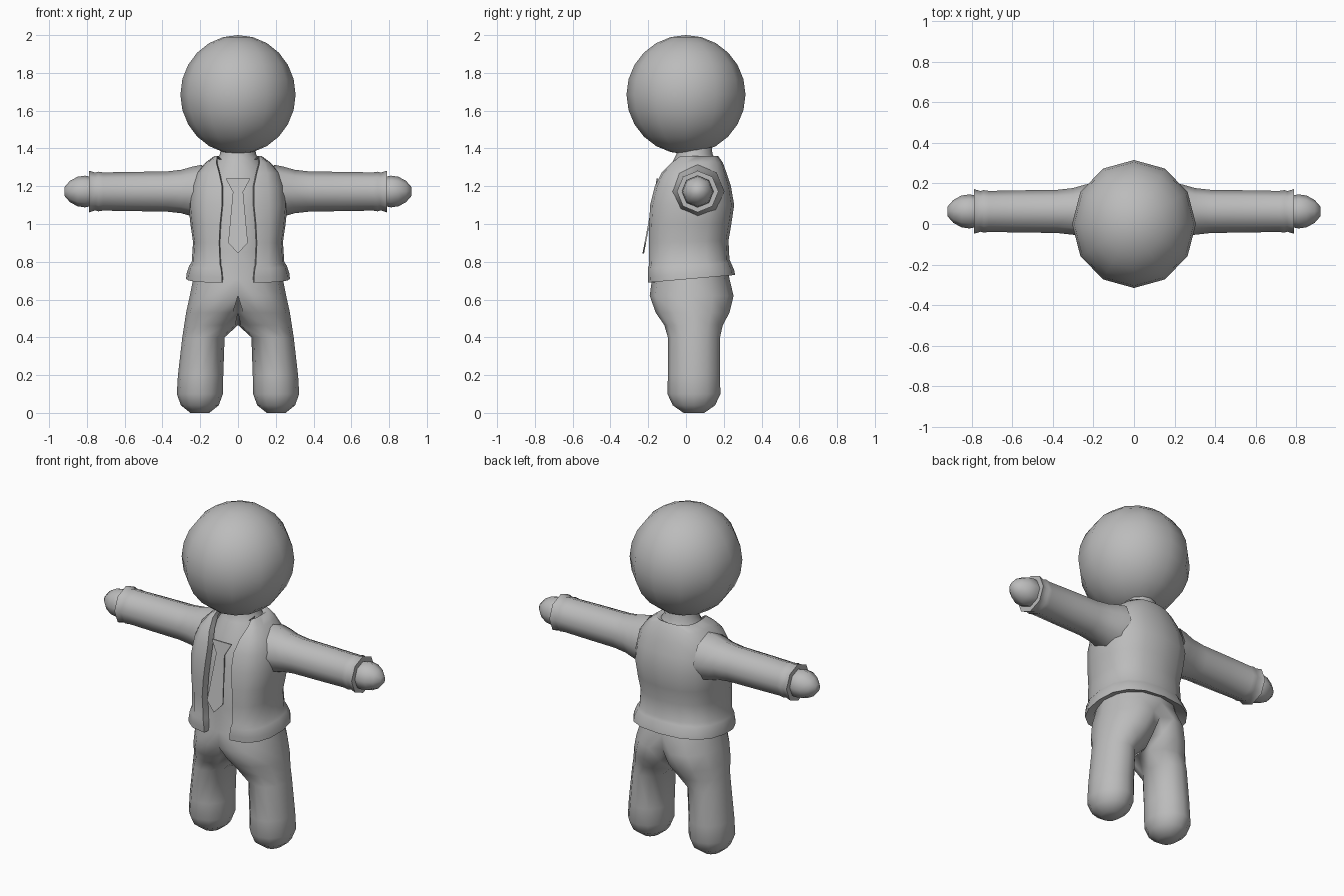
import bpy, bmesh, math
from mathutils import Vector

if "Cube" in bpy.data.objects:
    bpy.data.objects.remove(bpy.data.objects["Cube"])

grey = bpy.data.materials.new("plain grey")
grey.diffuse_color = (0.5, 0.5, 0.5, 1)
grey.use_nodes = True
grey.node_tree.nodes["Principled BSDF"].inputs["Base Color"].default_value = grey.diffuse_color


def finish(name, bm, mirror=True, angle=180):
    """Turn a bmesh into a smooth object, mirrored across x = 0."""
    bmesh.ops.recalc_face_normals(bm, faces=bm.faces)
    me = bpy.data.meshes.new(name)
    bm.to_mesh(me)
    bm.free()
    me.materials.append(grey)
    ob = bpy.data.objects.new(name, me)
    bpy.context.collection.objects.link(ob)
    if mirror:
        ob.modifiers.new("mirror", 'MIRROR').merge_threshold = 0.002
    bpy.ops.object.select_all(action='DESELECT')
    ob.select_set(True)
    bpy.context.view_layer.objects.active = ob
    bpy.ops.object.shade_smooth_by_angle(angle=math.radians(angle))
    return ob


def loft(rings, closed=True, cap_end=False):
    """Skin a list of point rings; faces lying on the mirror plane are left out."""
    bm = bmesh.new()
    rows = [[bm.verts.new(p) for p in r] for r in rings]
    n = len(rows[0])
    for a, b in zip(rows, rows[1:]):
        for i in range(n if closed else n - 1):
            j = (i + 1) % n
            quad = (a[i], a[j], b[j], b[i])
            if any(v.co.x > 1e-5 for v in quad):
                bm.faces.new(quad)
    if cap_end:
        bm.faces.new(rows[-1])
    bmesh.ops.remove_doubles(bm, verts=bm.verts, dist=1e-5)
    return bm


def spow(v, p):
    return math.copysign(abs(v) ** p, v)


# Head
bm = bmesh.new()
bmesh.ops.create_uvsphere(bm, u_segments=12, v_segments=12, radius=1)
for v in bm.verts:
    v.co = Vector((v.co.x * 0.305, v.co.y * 0.315, 1.685 + v.co.z * 0.315))
finish("head", bm, mirror=False)

# Body: neck, shirt, hips and legs as one half, (z, centre x, radius x, centre y, radius y)
body = [
    (1.43, 0, .09, .045, .09), (1.37, 0, .095, .045, .095), (1.33, 0, .12, .045, .115),
    (1.25, 0, .17, .05, .165), (1.10, 0, .21, .035, .195), (0.85, 0, .205, .02, .19),
    (0.71, 0, .237, .025, .205), (0.62, .07, .185, .03, .222), (0.53, .11, .165, .035, .195),
    (0.465, .14, .145, .04, .155), (0.40, .183, .112, .042, .138), (0.20, .198, .12, .042, .138),
    (0.10, .202, .122, .042, .14), (0.04, .202, .1, .042, .112), (0.0, .202, .05, .042, .055),
]
rings = []
for z, cx, rx, cy, ry in body:
    ring = []
    for i in range(12):
        t = math.tau * i / 12
        x = max(0, cx + rx * math.cos(t))
        y = cy + ry * math.sin(t)
        if i == 8 and x == 0 and cx > 0:      # keep the belly flat
            y = cy - ry * 0.96
        ring.append((x, y, z))
    rings.append(ring)
finish("body", loft(rings, cap_end=True))

# Jacket: open at the front, (z, opening x, width, front y, back y)
jacket = [
    (0.715, .085, .215, -.165, .20), (0.69, .085, .275, -.20, .26), (0.72, .085, .272, -.202, .255),
    (0.765, .09, .258, -.202, .238), (0.785, .095, .245, -.195, .23), (0.90, .1, .238, -.197, .225),
    (1.00, .095, .252, -.195, .24), (1.10, .085, .262, -.19, .255), (1.20, .085, .25, -.165, .238),
    (1.27, .1, .222, -.13, .215), (1.325, .115, .172, -.075, .195), (1.36, .11, .125, -.03, .17),
    (1.34, .085, .1, -.02, .135),
]
rings = []
for z, edge, w, yf, yb in jacket:
    cy, ry = (yf + yb) / 2, (yb - yf) / 2
    lift = 0.04 * max(0, 1 - (z - 0.69) / 0.3)      # hem rises towards the back
    ring = [(edge - 0.005, yf + 0.045, z)]          # edge turned in against the shirt
    for deg in (-90, -68, -45, -22, 0, 22, 45, 68, 90):
        c, s = math.cos(math.radians(deg)), math.sin(math.radians(deg))
        c = max(0, c) if abs(deg) < 90 else 0
        inner = edge if deg < 0 else 0
        y = cy + ry * spow(s, .85)
        ring.append((inner + (w - inner) * c ** .8, y, z + lift * (y - yf) / (yb - yf)))
    rings.append(ring)
finish("jacket", loft(rings, closed=False), angle=75)


def limb(name, stations, cap, angle):
    """Eight-sided tube along x from (x, radius) stations."""
    rings = [[(x, .062 + r * math.cos(math.tau * i / 8), 1.172 + r * math.sin(math.tau * i / 8))
              for i in range(8)] for x, r in stations]
    return finish(name, loft(rings, cap_end=cap), angle=angle)


# Sleeves with flared shoulder and turned cuff
limb("sleeve", [(.19, .142), (.24, .132), (.30, .115), (.38, .106), (.55, .104), (.715, .101),
                (.74, .105), (.755, .1), (.788, .11), (.788, .078)], False, 60)

# Hands
limb("hand", [(.77, .076), (.81, .084), (.85, .078), (.89, .056), (.918, .024)], True, 180)

# Tie: thin plate hanging in front of the shirt
outline = [(0, 1.24), (.065, 1.24), (.027, 1.17), (.052, .90), (0, .845)]
bm = bmesh.new()
rows = []
for off in (0, .008):
    rows.append([bm.verts.new((x, -.155 - (1.24 - z) * .19 + off, z)) for x, z in outline])
    bm.faces.new(rows[-1])
for i in range(len(outline) - 1):
    bm.faces.new((rows[0][i], rows[0][i + 1], rows[1][i + 1], rows[1][i]))
finish("tie", bm, angle=30)
